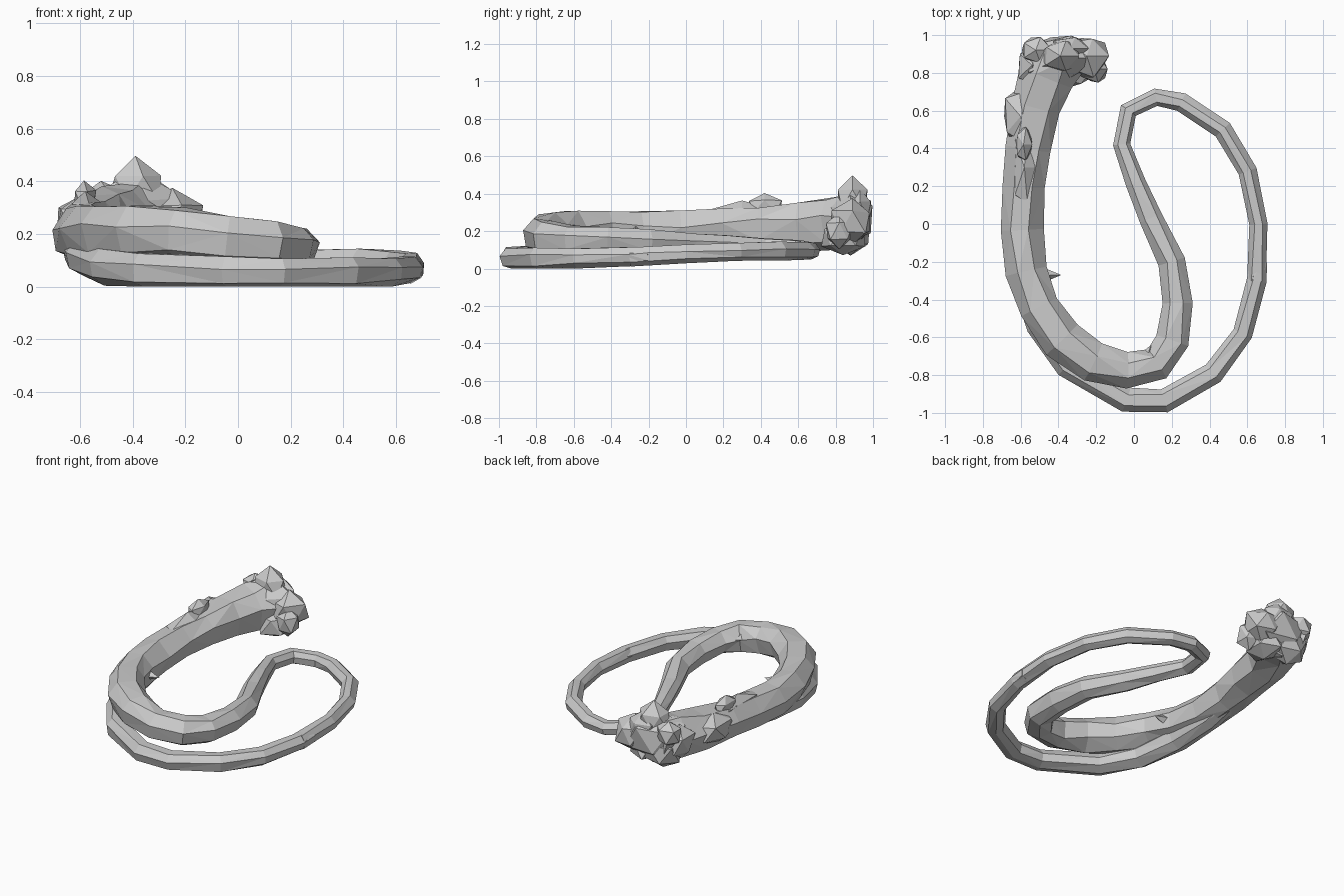
import bpy, bmesh, math, random
from mathutils import Vector

random.seed(4)
SIDES = 7


def finish(bm, name):
    bmesh.ops.recalc_face_normals(bm, faces=bm.faces)
    mesh = bpy.data.meshes.new(name)
    bm.to_mesh(mesh)
    bm.free()
    obj = bpy.data.objects.new(name, mesh)
    bpy.context.collection.objects.link(obj)
    return obj


def tube(name, path, jitter):
    """Faceted tube through (x, y, z, radius) points."""
    bm = bmesh.new()
    pts = [Vector(p[:3]) for p in path]
    rings = []
    for i, p in enumerate(pts):
        t = (pts[min(i + 1, len(pts) - 1)] - pts[max(i - 1, 0)]).normalized()
        side = t.cross(Vector((0, 0, 1))).normalized()
        up = side.cross(t)
        ring = []
        for k in range(SIDES):
            a = math.tau * k / SIDES + 0.2 + random.uniform(-0.12, 0.12)
            r = path[i][3] * (1.06 + random.uniform(-jitter, jitter))
            v = p + side * math.cos(a) * r + up * math.sin(a) * r
            v.z = max(v.z, 0)
            ring.append(bm.verts.new(v))
        rings.append(ring)
    for a, b in zip(rings, rings[1:]):
        for k in range(SIDES):
            n = (k + 1) % SIDES
            bm.faces.new((a[k], a[n], b[n], b[k]))
    bm.faces.new(rings[0])
    bm.faces.new(rings[-1])
    bmesh.ops.triangulate(bm, faces=bm.faces)
    return finish(bm, name)


def lump(name, loc, size, jitter=0.13, level=1):
    """Rough faceted knob."""
    bm = bmesh.new()
    bmesh.ops.create_icosphere(bm, subdivisions=level, radius=1)
    for v in bm.verts:
        v.co *= 1.04 + random.uniform(-jitter, jitter)
        v.co = Vector(c * s for c, s in zip(v.co, size)) + Vector(loc)
        v.co.y = min(v.co.y, 1.0)
    return finish(bm, name)


# long body: head end, inner bend, then the thin loop
tube("coiled_body", [
    (-0.40, 0.90, 0.25, 0.15), (-0.46, 0.78, 0.24, 0.14),
    (-0.52, 0.62, 0.23, 0.128), (-0.56, 0.40, 0.22, 0.118),
    (-0.585, 0.20, 0.21, 0.11), (-0.595, -0.03, 0.20, 0.107),
    (-0.565, -0.25, 0.20, 0.107), (-0.50, -0.44, 0.21, 0.107),
    (-0.38, -0.61, 0.21, 0.107), (-0.22, -0.73, 0.20, 0.105),
    (-0.04, -0.775, 0.175, 0.093), (0.12, -0.74, 0.16, 0.09),
    (0.205, -0.62, 0.15, 0.084), (0.23, -0.42, 0.145, 0.077),
    (0.20, -0.20, 0.14, 0.07), (0.09, 0.03, 0.13, 0.062),
    (0.01, 0.22, 0.125, 0.053), (-0.065, 0.42, 0.115, 0.047),
    (-0.03, 0.60, 0.105, 0.046), (0.115, 0.67, 0.095, 0.046),
    (0.25, 0.645, 0.095, 0.047), (0.47, 0.50, 0.095, 0.048),
    (0.60, 0.28, 0.09, 0.047), (0.66, 0.0, 0.08, 0.047),
    (0.65, -0.30, 0.065, 0.05)], 0.06)

# outer strand that returns underneath and blends into the body
tube("under_loop", [
    (0.66, -0.20, 0.07, 0.046), (0.65, -0.30, 0.065, 0.05),
    (0.575, -0.58, 0.058, 0.053), (0.42, -0.79, 0.055, 0.057),
    (0.16, -0.935, 0.052, 0.06), (-0.04, -0.93, 0.055, 0.062),
    (-0.36, -0.75, 0.065, 0.065), (-0.50, -0.54, 0.08, 0.07),
    (-0.575, -0.28, 0.115, 0.075), (-0.595, 0.0, 0.145, 0.07),
    (-0.585, 0.3, 0.18, 0.05)], 0.05)

# knobbly head end: broad core masses with smaller knobs on them
knobs = [
    (-0.39, 0.88, 0.26, 0.20, 0.13, 0.16), (-0.39, 0.89, 0.375, 0.11, 0.095, 0.105),
    (-0.25, 0.89, 0.25, 0.115, 0.115, 0.115), (-0.21, 0.82, 0.20, 0.07, 0.08, 0.09),
    (-0.52, 0.92, 0.32, 0.085, 0.075, 0.085), (-0.54, 0.84, 0.24, 0.085, 0.11, 0.11),
    (-0.45, 0.88, 0.18, 0.13, 0.11, 0.11), (-0.31, 0.84, 0.17, 0.11, 0.12, 0.10),
    (-0.34, 0.93, 0.31, 0.11, 0.07, 0.11),
]
for i, k in enumerate(knobs):
    lump(f"head_knob_{i + 1}", k[:3], k[3:])

# bumps along the neck
lump("neck_bump", (-0.60, 0.57, 0.25), (0.10, 0.16, 0.10))
lump("neck_ridge", (-0.58, 0.30, 0.28), (0.06, 0.24, 0.075))
lump("ridge_tip", (-0.585, 0.42, 0.335), (0.045, 0.10, 0.06))


def thorn(name, loc, direction, radius, length):
    bm = bmesh.new()
    bmesh.ops.create_cone(bm, cap_ends=True, segments=4, radius1=radius,
                          radius2=0, depth=length)
    obj = finish(bm, name)
    obj.location = loc
    obj.rotation_euler = Vector(direction).to_track_quat('Z', 'Y').to_euler()


# small spikes on the inner side of the bend
thorn("inner_thorn", (-0.445, -0.27, 0.20), (1, 0, 0), 0.05, 0.12)
thorn("bend_thorn", (0.08, -0.67, 0.18), (0.3, 1, 0), 0.04, 0.06)
